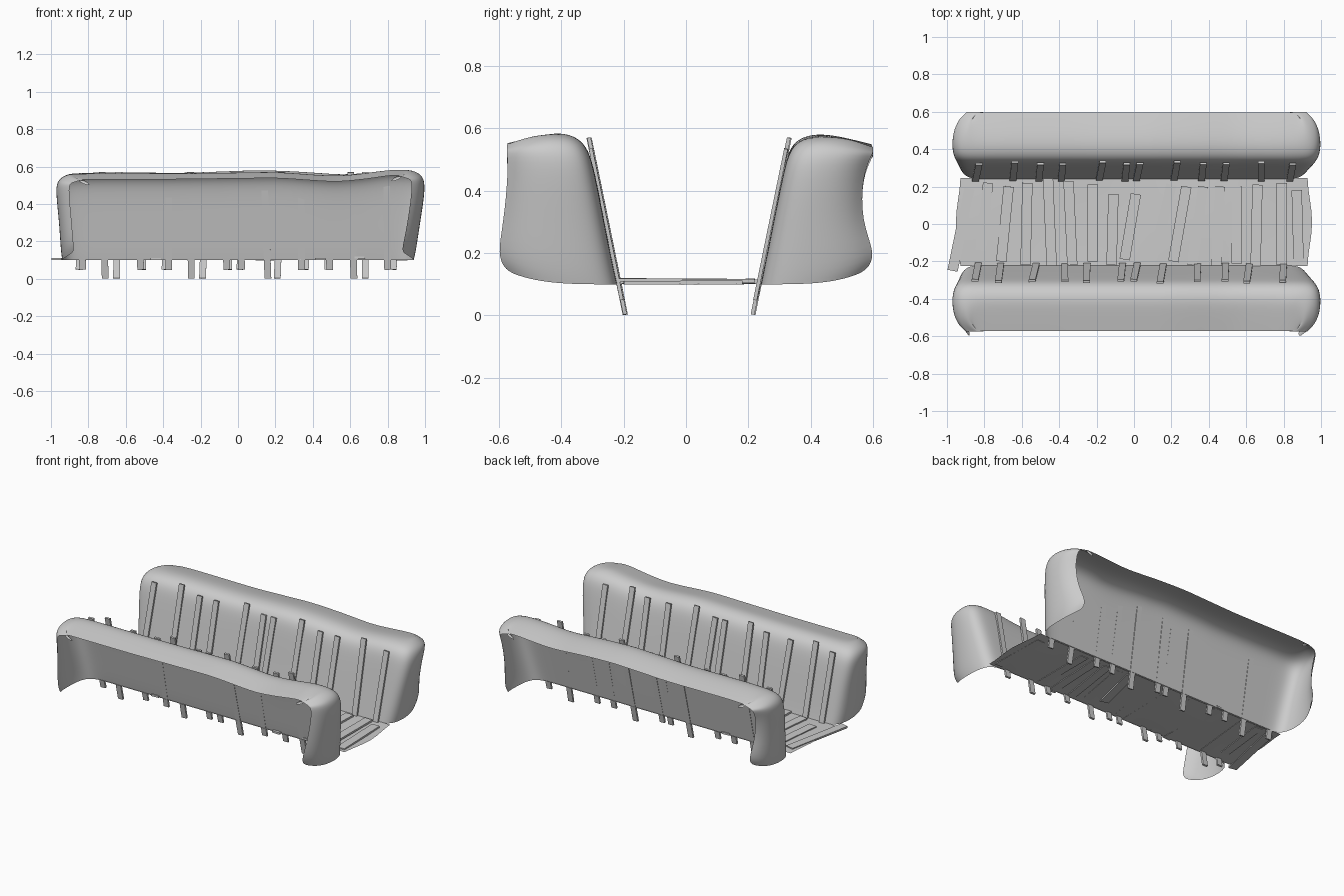
import bpy, bmesh, math, random
from mathutils import Vector, Matrix

if "Cube" in bpy.data.objects:
    bpy.data.objects.remove(bpy.data.objects["Cube"])

random.seed(4)


def finish(bm, name, smooth=False):
    me = bpy.data.meshes.new(name)
    bmesh.ops.recalc_face_normals(bm, faces=bm.faces)
    bm.to_mesh(me)
    bm.free()
    ob = bpy.data.objects.new(name, me)
    bpy.context.collection.objects.link(ob)
    for p in me.polygons:
        p.use_smooth = smooth
    return ob


def lerp_table(table, x):
    for (x0, v0), (x1, v1) in zip(table, table[1:]):
        if x <= x1:
            t = max(0, (x - x0) / (x1 - x0))
            return v0 + (v1 - v0) * t
    return table[-1][1]


# U-shaped plan outline: (fraction of half length, fraction from inner to outer side)
end = [(.93, 1), (.965, .88), (.99, .7), (1, .5), (1, .3), (.985, .12), (.95, .03)]
mid = [(.9 - .1 * i, 0) for i in range(19)]
outline = end + mid + [(-a, b) for a, b in reversed(end)]

# uneven crest height along the length
crest_front = [(-1, -.012), (-.8, -.008), (-.4, -.008), (0, -.003), (.2, 0), (.5, -.022),
               (.65, -.01), (.8, .014), (1, .008)]
crest_back = [(-1, -.012), (-.75, -.002), (-.3, -.005), (.1, .01), (.3, .003), (.55, -.015), (.8, .004), (1, 0)]


# earth bank: open on its outer side and underneath
def bank(name, side, levels, crest):
    bm = bmesh.new()
    rows = []
    for k, (z, hx, yi, yo) in enumerate(levels):
        row = []
        for fx, fy in outline:
            x = fx * hx
            zz = z + crest_h(crest, x) * min(1, max(0, (z - .3) / .22))
            if k < 2:
                zz += .045 * fy ** 4
            if k > 4:
                zz -= .035 * fy ** 2
            x += .013 * min(1, (z - .1) / .3)
            row.append(bm.verts.new((x, side * (yi + (yo - yi) * fy), zz)))
        rows.append(row)
    for a, b in zip(rows, rows[1:]):
        for i in range(len(a) - 1):
            bm.faces.new((a[i], a[i + 1], b[i + 1], b[i]))
    ob = finish(bm, name, True)
    ob.modifiers.new("smooth", 'SUBSURF').levels = 2
    ob.modifiers["smooth"].render_levels = 2
    return ob


def crest_h(table, x):
    return lerp_table(table, x)


bank("front_earth_bank", -1, [
    (.10, .94, .22, .58), (.15, .95, .232, .605), (.30, .965, .262, .585), (.45, .985, .292, .57),
    (.52, .985, .312, .575), (.56, .96, .345, .575), (.576, .91, .40, .575),
    (.563, .88, .47, .575), (.54, .86, .572, .575)], crest_front)
bank("back_earth_bank", 1, [
    (.10, .94, .24, .58), (.15, .95, .25, .61), (.30, .965, .28, .562), (.45, .985, .31, .565),
    (.52, .985, .328, .60), (.56, .96, .36, .60), (.576, .91, .42, .60),
    (.565, .88, .50, .60), (.54, .86, .597, .60)], crest_back)

# trench floor with slightly bowed ends
bm = bmesh.new()
bmesh.ops.create_grid(bm, x_segments=24, y_segments=8, size=1)
for v in bm.verts:
    x, y = v.co.x, v.co.y
    v.co = (x * (.94 + .012 * math.cos(3 * y)), .01 + .235 * y,
            .104 + .004 * math.sin(5 * x) * (1 - y * y))
finish(bm, "trench_floor", True)


# board running between two points
def board(bm, a, b, width, thick, normal):
    a, b = Vector(a), Vector(b)
    d = (b - a).normalized()
    s = d.cross(Vector(normal)).normalized()
    n = s.cross(d)
    m = Matrix((s, d, n)).transposed().to_4x4()
    m.translation = (a + b) / 2
    bmesh.ops.create_cube(bm, size=1, matrix=m @ Matrix.Diagonal((width, (b - a).length, thick, 1)))


# wall planks, some driven below the floor as posts
def wall_planks(name, side, foot_y, xs, long_xs, shift):
    bm = bmesh.new()
    for x in xs:
        post = x in long_xs
        z0 = .003 if post else .05
        z1 = .57 if post else .535
        lean = random.uniform(-.015, .015)
        slope = .205
        off = random.uniform(-.003, .003)
        board(bm, (x, side * (foot_y + slope * z0 + off), z0),
              (x + shift + lean, side * (foot_y + slope * z1 + off), z1),
              .036, .012, (0, -side, slope))
    finish(bm, name)


wall_planks("front_wall_planks", -1, .194,
            [-.83, -.71, -.52, -.37, -.25, -.06, .02, .16, .34, .49, .62, .8],
            [-.71, -.25, .16, .62], -.012)
wall_planks("back_wall_planks", 1, .214,
            [-.85, -.65, -.51, -.39, -.19, -.05, .01, .21, .36, .48, .68, .83],
            [-.65, -.19, .21, .68], .01)

# floor boards laid across at loose angles
bm = bmesh.new()
boards = [(-.97, -.25, -.88, .19), (-.82, -.14, -.78, .22), (-.71, -.2, -.67, .2),
          (-.58, -.22, -.57, .22), (-.44, -.23, -.46, .25), (-.33, -.22, -.35, .23),
          (-.22, -.2, -.22, .21), (-.12, -.22, -.11, .16), (-.05, -.19, .01, .16),
          (.12, -.13, .2, .21), (.21, -.2, .28, .2), (.31, -.22, .37, .2),
          (.44, -.24, .46, .2), (.55, -.21, .55, .2), (.65, -.23, .66, .21),
          (.79, -.22, .79, .22), (.88, -.2, .87, .18)]
for x0, y0, x1, y1 in boards:
    z = random.uniform(.106, .112)
    board(bm, (x0, y0, z + random.uniform(-.003, .003)), (x1, y1, z), .055, .012, (0, 0, 1))
finish(bm, "floor_boards")
